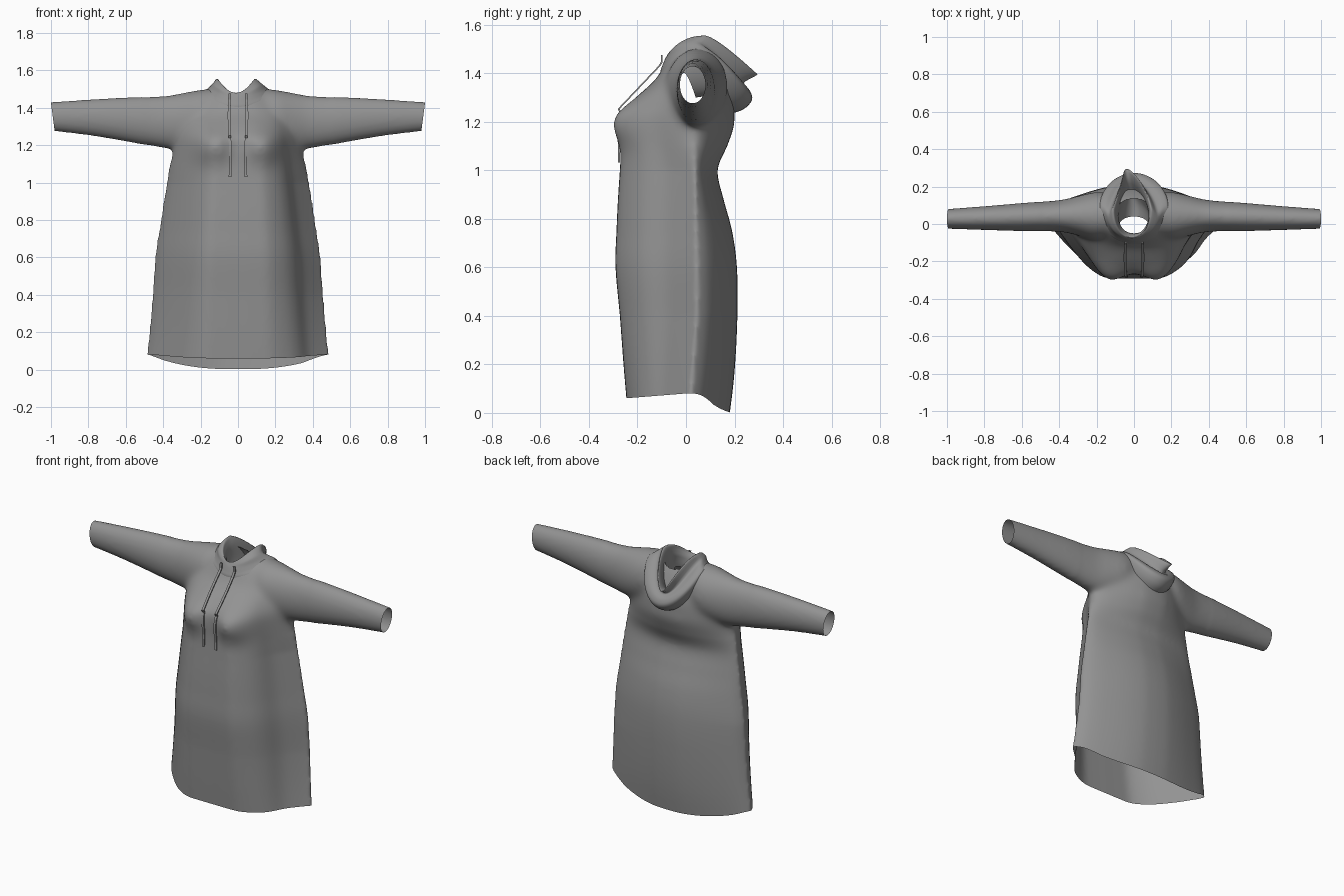
import bpy, bmesh, math
from mathutils import Vector

if "Cube" in bpy.data.objects:
    bpy.data.objects.remove(bpy.data.objects["Cube"])

cloth = bpy.data.materials.new("grey_cloth")
cloth.diffuse_color = (0.29, 0.29, 0.29, 1)
cloth.use_nodes = True
cloth.node_tree.nodes["Principled BSDF"].inputs["Base Color"].default_value = cloth.diffuse_color


def add_object(name, bm, smooth=True):
    mesh = bpy.data.meshes.new(name)
    bm.to_mesh(mesh)
    bm.free()
    mesh.materials.append(cloth)
    mesh.polygons.foreach_set("use_smooth", [smooth] * len(mesh.polygons))
    obj = bpy.data.objects.new(name, mesh)
    bpy.context.collection.objects.link(obj)
    return obj


def loft(bm, rings, caps):
    loops = [[bm.verts.new(p) for p in ring] for ring in rings]
    n = len(loops[0])
    for a, b in zip(loops, loops[1:]):
        for i in range(n):
            j = (i + 1) % n
            bm.faces.new((a[i], a[j], b[j], b[i]))
    if caps:
        bm.faces.new(loops[0][::-1])
        bm.faces.new(loops[-1])


def angles(n):
    return [2 * math.pi * i / n for i in range(n)]


def resample(rows, steps):
    """Smooth spline through the rows of section values."""
    out = []
    for i in range(len(rows) - 1):
        p = [rows[max(0, min(len(rows) - 1, i + k))] for k in (-1, 0, 1, 2)]
        for s in range(steps):
            t = s / steps
            out.append([0.5 * (2 * b + (c - a) * t + (2 * a - 5 * b + 4 * c - d) * t * t
                               + (3 * b - a - 3 * c + d) * t ** 3) for a, b, c, d in zip(*p)])
    return out + [list(rows[-1])]


def mix(a, b, t):
    return a + (b - a) * t


def ramp(z, lo, hi):
    return min(1, max(0, (z - lo) / (hi - lo)))


# Half outlines of the skirt, pinched to a crease at the side seams (across, depth)
front_right = resample([(0, 1), (.2, 1), (.37, .98), (.55, .84), (.67, .66), (.77, .4), (.88, .2), (1, 0)], 3)
front_left = resample([(0, 1), (.2, 1), (.37, .98), (.55, .83), (.7, .62), (.83, .4), (.93, .2), (1, 0)], 3)
back_half = resample([(0, 1), (.18, .98), (.35, .89), (.5, .77), (.65, .62), (.8, .44), (.92, .24), (1, 0)], 3)
outline = [(u, v, 1) for u, v in front_right[:-1]] + [(u, v, -1) for u, v in back_half[:0:-1]]
outline += [(-u, v, -1) for u, v in back_half[:-1]] + [(-u, v, 1) for u, v in front_left[:0:-1]]

solid = bmesh.new()

# Torso: height, half width, front y, back y
torso = [(0.0, .503, -.235, .162), (.2, .478, -.255, .197), (.4, .459, -.272, .212),
         (.6, .445, -.29, .21), (.75, .422, -.286, .19), (.88, .402, -.28, .155),
         (1.0, .383, -.272, .13), (1.1, .365, -.266, .17), (1.18, .348, -.264, .197),
         (1.24, .335, -.255, .199), (1.3, .315, -.205, .197), (1.37, .285, -.13, .18),
         (1.43, .235, -.09, .155), (1.475, .18, -.06, .13), (1.505, .11, -.03, .11)]
rings = []
for z, w, f, b in resample(torso, 5):
    ring = []
    for u, v, s in outline:
        # the seam sits further back on the left side of the skirt
        seam = mix(.035, .065, ramp(-u, -.2, .9)) if u < 0 else mix(.012, .045, ramp(z, 0, .4))
        seam = mix(mix(.035, seam, min(1, abs(u) * 2)), .035, ramp(z, .6, 1.2))
        round_off = .8 * (ramp(z, 1.0, 1.35) if s > 0 else ramp(z, 1.1, 1.45))
        v = mix(v, math.sqrt(max(0, 1 - u * u)), round_off)
        x = u * w
        y = seam - s * v * (seam - f if s > 0 else b - seam)
        if s > 0:  # chest fullness
            y -= .053 * math.exp(-((abs(x) - .145) ** 2 + (z - 1.195) ** 2) / .087 ** 2) * min(1, v * 2)
        ring.append((x, y, z))
    rings.append(ring)
loft(solid, rings, True)

# Sleeves: distance along x, top z, bottom z, front y, back y
sleeve = [(.1, 1.508, 1.24, -.05, .16), (.2, 1.497, 1.19, -.085, .172), (.3, 1.48, 1.175, -.062, .15),
          (.4, 1.464, 1.183, -.042, .128), (.6, 1.455, 1.22, -.038, .112),
          (.8, 1.444, 1.253, -.032, .095), (1.04, 1.427, 1.281, -.024, .077)]
for side in (-1, 1):
    rings = [[(side * x, (f + b) / 2 + (b - f) / 2 * math.cos(t),
               (hi + lo) / 2 + (hi - lo) / 2 * math.sin(t)) for t in angles(32)]
             for x, hi, lo, f, b in resample(sleeve, 4)]
    loft(solid, rings, True)
bmesh.ops.recalc_face_normals(solid, faces=solid.faces)

# Blend torso and sleeves into one skin
blank = add_object("dress_blank", solid)
remesh = blank.modifiers.new("blend", 'REMESH')
remesh.mode = 'VOXEL'
remesh.voxel_size = 0.01
bpy.context.view_layer.update()
baked = bpy.data.meshes.new_from_object(blank.evaluated_get(bpy.context.evaluated_depsgraph_get()))
skin = bmesh.new()
skin.from_mesh(baked)
bpy.data.objects.remove(blank)
armpits = [v for v in skin.verts if v.co.z > 1.1 and .1 < abs(v.co.x) < .5]
for group, count in ((armpits, 20), (skin.verts[:], 5)):
    for _ in range(count):
        bmesh.ops.smooth_vert(skin, verts=group, factor=0.5, use_axis_x=True, use_axis_y=True, use_axis_z=True)

# Open the hem, cuffs and neck
for co, no in (((0, 0, .1), (0, 0, -1)), ((1, 0, 1.427), (1, 0, -.13)), ((-1, 0, 1.427), (-1, 0, -.13))):
    bmesh.ops.bisect_plane(skin, geom=skin.verts[:] + skin.edges[:] + skin.faces[:],
                           plane_co=co, plane_no=no, clear_outer=True)
hole = []
for f in skin.faces:
    c = f.calc_center_median()
    if c.z > 1.40 and (c.x / .115) ** 2 + ((c.y - .035) / .10) ** 2 < 1:
        hole.append(f)
bmesh.ops.delete(skin, geom=hole, context='FACES')

# Curve the hem: lower at the back, raised at the sides
for v in skin.verts:
    fall = max(0, 1 - (v.co.z - .1) / .3)
    back = .002 + .078 * min(1, abs(v.co.x) / .48) ** 2.5
    hem = .08 + .08 * v.co.y if v.co.y < 0 else mix(.08, back, ramp(v.co.y, 0, .11))
    v.co.z += (hem - .1) * fall
dress = add_object("dress", skin)

# Hood: half width, front y, back y, front z, side z, back z, tip amount
hood = [(.19, -.105, .17, 1.385, 1.45, 1.23, 0), (.19, -.105, .235, 1.41, 1.472, 1.25, 0),
        (.182, -.098, .272, 1.43, 1.488, 1.29, 0), (.158, -.088, .262, 1.455, 1.505, 1.33, .1),
        (.13, -.08, .235, 1.47, 1.53, 1.358, .3), (.102, -.073, .295, 1.48, 1.555, 1.395, .7),
        (.088, -.064, .235, 1.47, 1.53, 1.385, .5), (.082, -.055, .16, 1.45, 1.49, 1.33, .2),
        (.083, -.05, .105, 1.41, 1.44, 1.31, 0), (.078, -.05, .04, 1.39, 1.40, 1.30, 0)]
rings = []
for w, f, b, zf, zs, zb, tip in resample(hood, 4):
    ring = []
    for t in angles(64):
        c, s = math.cos(t), math.sin(t)
        back = max(0, -c)
        x = w * s * (1 - tip * .6 * back) - .055 * tip * back ** 3 - .015 * tip * (1 - back)
        z = zs + (zf - zs) * c ** 2.2 if c > 0 else zs + (zb - zs) * back ** 1.4
        y = (f + b) / 2 - (b - f) / 2 * c - .03 * s * s * ramp(zs, 1.49, 1.53)
        ring.append((x, y, z))
    rings.append(ring)
bm = bmesh.new()
loft(bm, rings, False)
add_object("hood", bm)

# Drawstrings: flat cords laid down the chest
bpy.context.view_layer.update()
for side, name in ((-1, "left_drawstring"), (1, "right_drawstring")):
    bm = bmesh.new()
    rings = []
    for i in range(31):
        z = 1.475 - i * .0148
        x = side * (.044 + .004 * math.sin(i * .2))
        hit, loc, _, _ = dress.ray_cast(Vector((x, -1, z)), Vector((0, 1, 0)))
        y = min(loc.y if hit else -.08, mix(-.27, -.09, ramp(z, 1.25, 1.44)) - .004 if z > 1.25 else 0)
        rings.append([(x + .007 * a, y - .006 + .004 * b, z)
                      for a, b in ((-1, -1), (1, -1), (1, 1), (-1, 1))])
    loft(bm, rings, True)
    bmesh.ops.recalc_face_normals(bm, faces=bm.faces)
    add_object(name, bm, False)
